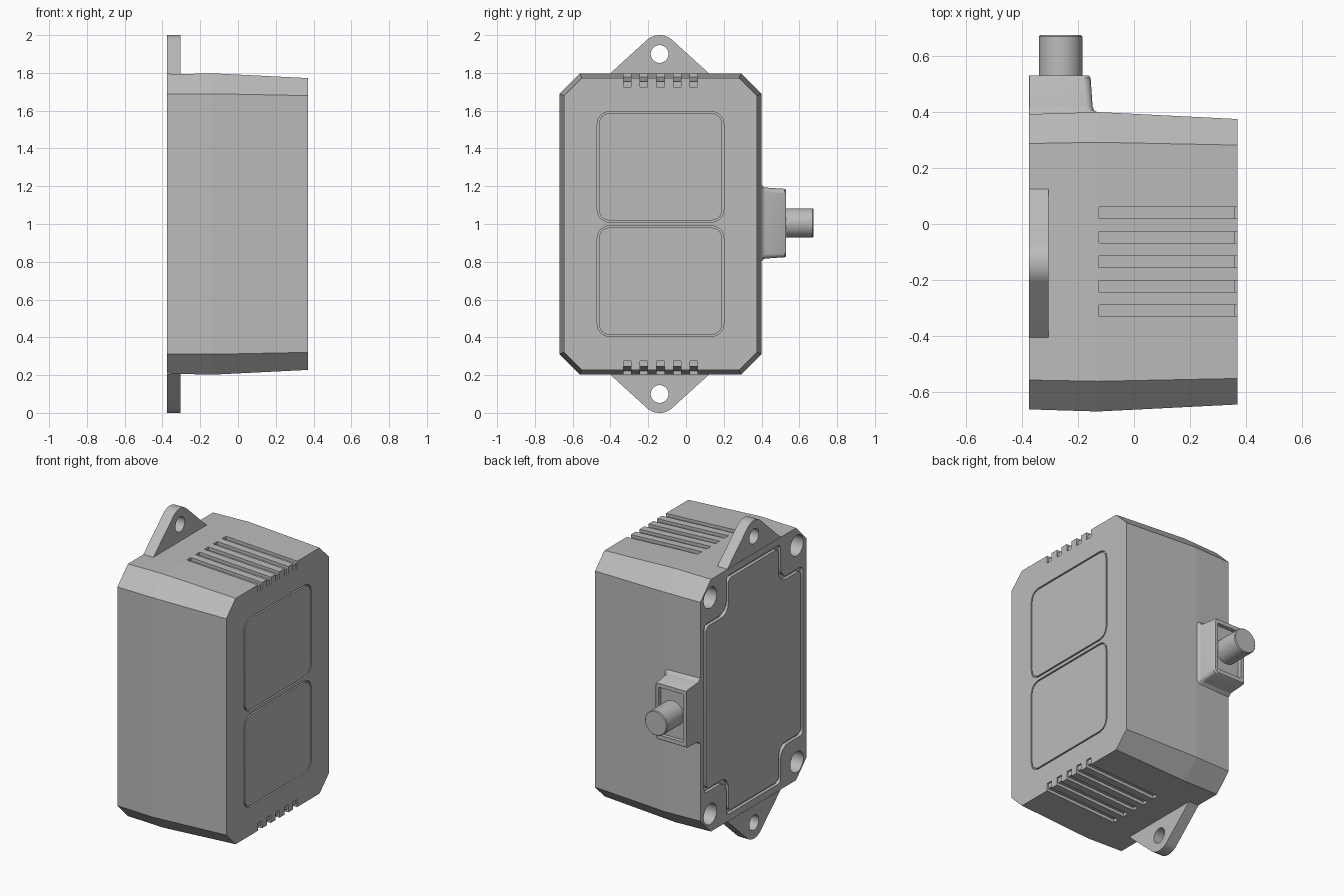
import bpy, bmesh, math
from mathutils import Vector

cube = bpy.data.objects.get("Cube")
if cube:
    bpy.data.objects.remove(cube, do_unlink=True)

CY, CZ = -0.135, 1.0            # centre of the housing in y and z
BACK, FRONT = -0.375, 0.37

grey = bpy.data.materials.new("housing_grey")
grey.use_nodes = True
colour = (0.5, 0.5, 0.5, 1)
grey.diffuse_color = colour
grey.node_tree.nodes["Principled BSDF"].inputs["Base Color"].default_value = colour


# ---------- helpers ----------
def place(axis, t, p):
    return (t, p[0], p[1]) if axis == "x" else (p[0], t, p[1])


def add_loft(bm, axis, sections):
    """Closed solid through (position, ring) sections along an axis."""
    rings = [[bm.verts.new(place(axis, t, p)) for p in ring] for t, ring in sections]
    for a, b in zip(rings, rings[1:]):
        for i in range(len(a)):
            j = (i + 1) % len(a)
            bm.faces.new((a[i], a[j], b[j], b[i]))
    bm.faces.new(rings[0])
    bm.faces.new(rings[-1])


def prism(bm, axis, t0, t1, ring):
    add_loft(bm, axis, [(t0, ring), (t1, ring)])


def finish(bm, name, smooth=None):
    bmesh.ops.recalc_face_normals(bm, faces=bm.faces)
    mesh = bpy.data.meshes.new(name)
    bm.to_mesh(mesh)
    bm.free()
    mesh.materials.append(grey)
    ob = bpy.data.objects.new(name, mesh)
    bpy.context.collection.objects.link(ob)
    if smooth:
        select(ob)
        bpy.ops.object.shade_smooth_by_angle(angle=math.radians(smooth))
    return ob


def select(ob):
    bpy.ops.object.select_all(action="DESELECT")
    ob.select_set(True)
    bpy.context.view_layer.objects.active = ob


def cut(ob, bm):
    cutter = finish(bm, "cutter")
    cutter.hide_render = True
    mod = ob.modifiers.new("cut", "BOOLEAN")
    mod.operation, mod.solver, mod.object = "DIFFERENCE", "EXACT", cutter
    select(ob)
    bpy.ops.object.modifier_apply(modifier=mod.name)
    bpy.data.objects.remove(cutter, do_unlink=True)


def circle(a, b, r, n=40):
    return [(a + r * math.cos(math.tau * i / n), b + r * math.sin(math.tau * i / n))
            for i in range(n)]


def rect(a0, a1, b0, b1):
    return [(a0, b0), (a1, b0), (a1, b1), (a0, b1)]


def rounded(points, radius, n=6):
    """Round right-angled corners; radius is one value or one per corner."""
    out = []
    for i, p in enumerate(points):
        r = radius[i] if isinstance(radius, list) else radius
        p = Vector(p)
        u = (Vector(points[i - 1]) - p).normalized() * r
        v = (Vector(points[(i + 1) % len(points)]) - p).normalized() * r
        for k in range(n + 1):
            s = math.pi / 2 * k / n
            out.append(tuple(p + u * (1 - math.sin(s)) + v * (1 - math.cos(s))))
    return out


def octagon(hy, hz, c):
    corners = [(hy, c - hz), (hy, hz - c), (hy - c, hz), (c - hy, hz)]
    corners += [(-y, -z) for y, z in corners]
    return [(CY + y, CZ + z) for y, z in corners]


def lid_outline(gap):
    """Rectangle with a square notch at each corner, all rounded."""
    hy, hz, ny, nz = 0.49 - gap, 0.75 - gap, 0.27 - gap, 0.53 - gap
    q = [(hy, nz), (ny, nz), (ny, hz)]
    pts = q + [(-y, z) for y, z in reversed(q)]
    pts += [(-y, -z) for y, z in q] + [(y, -z) for y, z in reversed(q)]
    r = [0.03, 0.07, 0.03] * 4
    return rounded([(CY + y, CZ + z) for y, z in pts], r)


def pad_outline(side, gap):
    mid = CZ + side * 0.3025
    hy, hz = 0.335 - gap, 0.2925 - gap
    return rounded(rect(CY - hy, CY + hy, mid - hz, mid + hz), 0.065 - gap)


# ---------- housing ----------
bm = bmesh.new()
add_loft(bm, "x", [(BACK, octagon(0.5275, 0.7925, 0.105)),
                   (-0.13, octagon(0.535, 0.7975, 0.108)),
                   (FRONT, octagon(0.51, 0.7725, 0.093))])
housing = finish(bm, "housing")

# pad and lid pockets, screw holes, vent slots
bm = bmesh.new()
for side in (-1, 1):
    prism(bm, "x", FRONT - 0.012, FRONT + 0.1, pad_outline(side, 0))
    for sy in (-1, 1):
        prism(bm, "x", BACK - 0.1, BACK + 0.2, circle(CY + sy * 0.43, CZ + side * 0.68, 0.065))
    slot = [(-0.125, 0.9), (-0.125, 0.777), (0.36, 0.755), (0.36, 0.725), (0.5, 0.725), (0.5, 0.9)]
    for i in range(-2, 3):
        y = CY + i * 0.0875
        prism(bm, "y", y - 0.02, y + 0.02, [(x, CZ + side * z) for x, z in slot])
prism(bm, "x", BACK - 0.1, BACK + 0.02, lid_outline(0))
cut(housing, bm)

# ---------- front pads and back lid, each with a thin gap around ----------
for side, name in ((1, "upper_front_pad"), (-1, "lower_front_pad")):
    bm = bmesh.new()
    prism(bm, "x", FRONT - 0.015, FRONT, pad_outline(side, 0.009))
    finish(bm, name, 30)
bm = bmesh.new()
prism(bm, "x", BACK, BACK + 0.025, lid_outline(0.02))
finish(bm, "back_lid", 30)

# ---------- mounting ears ----------
for side, name in ((1, "top_mounting_ear"), (-1, "bottom_mounting_ear")):
    base, half, ring_z, r = 0.794, 0.265, 0.9, 0.1
    # tangent from the foot of the ear to its round end
    dy, dz = half, base - ring_z
    start = math.atan2(dz, dy) + math.acos(r / math.hypot(dy, dz))
    steps = 24
    ring = [(half, base)]
    for k in range(steps + 1):
        a = start + (math.pi - 2 * start) * k / steps
        ring.append((r * math.cos(a), ring_z + r * math.sin(a)))
    ring.append((-half, base))
    bm = bmesh.new()
    prism(bm, "x", BACK, -0.305, [(CY - 0.005 + y, CZ + side * z) for y, z in ring])
    ear = finish(bm, name)
    bm = bmesh.new()
    prism(bm, "x", BACK - 0.1, 0, circle(CY - 0.005, CZ + side * ring_z, 0.047))
    cut(ear, bm)
    select(ear)
    bpy.ops.object.shade_smooth_by_angle(angle=math.radians(30))

# ---------- cable boss with flared foot ----------
MID = 1.005
bm = bmesh.new()
sections = []
for y, grow in ((0.38, 0.03), (0.4, 0.022), (0.407, 0.012), (0.42, 0.007), (0.522, 0), (0.53, -0.006)):
    box = rect(BACK, -0.155 + grow, MID - 0.181 - grow, MID + 0.181 + grow)
    sections.append((y, rounded(box, [0.002, 0.025, 0.025, 0.002])))
add_loft(bm, "y", sections)
boss = finish(bm, "cable_boss")
bm = bmesh.new()
prism(bm, "y", 0.505, 0.6, rect(-0.35, -0.18, MID - 0.15, MID + 0.15))
cut(boss, bm)
select(boss)
bpy.ops.object.shade_smooth_by_angle(angle=math.radians(35))

# ---------- cable stub ----------
bm = bmesh.new()
add_loft(bm, "y", [(0.49, circle(-0.262, MID, 0.0775)), (0.67, circle(-0.262, MID, 0.0775)),
                   (0.675, circle(-0.262, MID, 0.073))])
finish(bm, "cable_stub", 30)
